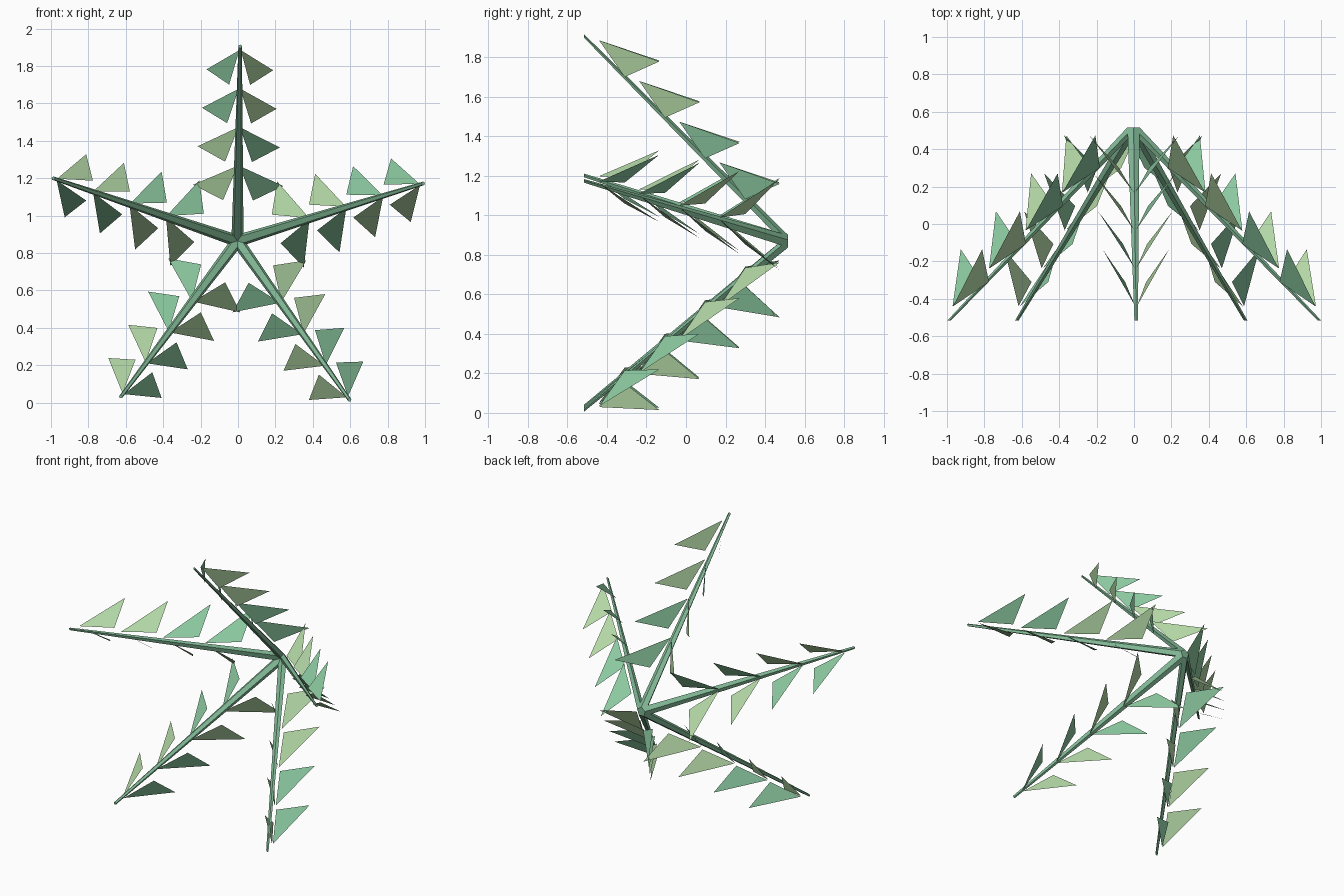
import bpy, bmesh
from math import sin, cos, pi, radians

if "Cube" in bpy.data.objects:
    bpy.data.objects.remove(bpy.data.objects["Cube"])

HUB = (-0.003, 0.865)          # x, z of the hub
Y0, Y1, R = 0.517, -0.515, 1.04
TURN = radians(-0.8)


def material(name, rgb):
    m = bpy.data.materials.new(name)
    m.diffuse_color = (*rgb, 1)
    m.use_nodes = True
    m.node_tree.nodes["Principled BSDF"].inputs["Base Color"].default_value = m.diffuse_color
    return m


TEAL = material("teal_green", (0.26, 0.58, 0.35))
LIGHT = material("light_green", (0.45, 0.68, 0.38))
STEM = material("stem_green", (0.22, 0.48, 0.30))


def place(angle, r, lateral, y):
    """Arm coordinates (outward, sideways, depth) to world."""
    return (HUB[0] + r * cos(angle) - lateral * sin(angle), y,
            HUB[1] + r * sin(angle) + lateral * cos(angle))


def make(name, verts, faces, mat):
    mesh = bpy.data.meshes.new(name)
    mesh.from_pydata(verts, [], faces)
    bm = bmesh.new()
    bm.from_mesh(mesh)
    bmesh.ops.recalc_face_normals(bm, faces=bm.faces)
    bm.to_mesh(mesh)
    bm.free()
    mesh.materials.append(mat)
    ob = bpy.data.objects.new(name, mesh)
    bpy.context.collection.objects.link(ob)


def stem(name, angle, sides=5):
    # tapered prism, sheared so both end caps face along y
    verts = []
    for r, y, rad in ((0, Y0, 0.034), (R, Y1, 0.010)):
        for i in range(sides):
            t = 2 * pi * i / sides
            verts.append(place(angle, r + rad * cos(t), rad * sin(t), y))
    faces = [(i, (i + 1) % sides, sides + (i + 1) % sides, sides + i) for i in range(sides)]
    faces += [tuple(range(sides)), tuple(range(sides, 2 * sides))]
    make(name, verts, faces, STEM)


# five arms, each with four pairs of triangular leaves
for a in range(5):
    angle = pi / 2 + TURN + a * 2 * pi / 5
    stem(f"stem_{a}", angle)
    for k in range(4):
        dr, dy = -0.206 * k, 0.203 * k
        for side in (1, -1):
            corners = ((1.02, 0.004, -0.44),
                       (0.915, 0.178 + 0.021 * k, -0.135),
                       (0.835, 0.056 + 0.008 * k, -0.31))
            verts = [place(angle, r + dr, side * w, y + dy) for r, w, y in corners]
            outer = k < 2
            make(f"leaf_{a}_{k}_{'left' if side > 0 else 'right'}", verts,
                 [(0, 1, 2) if side > 0 else (0, 2, 1)],
                 TEAL if outer == (side > 0) else LIGHT)
